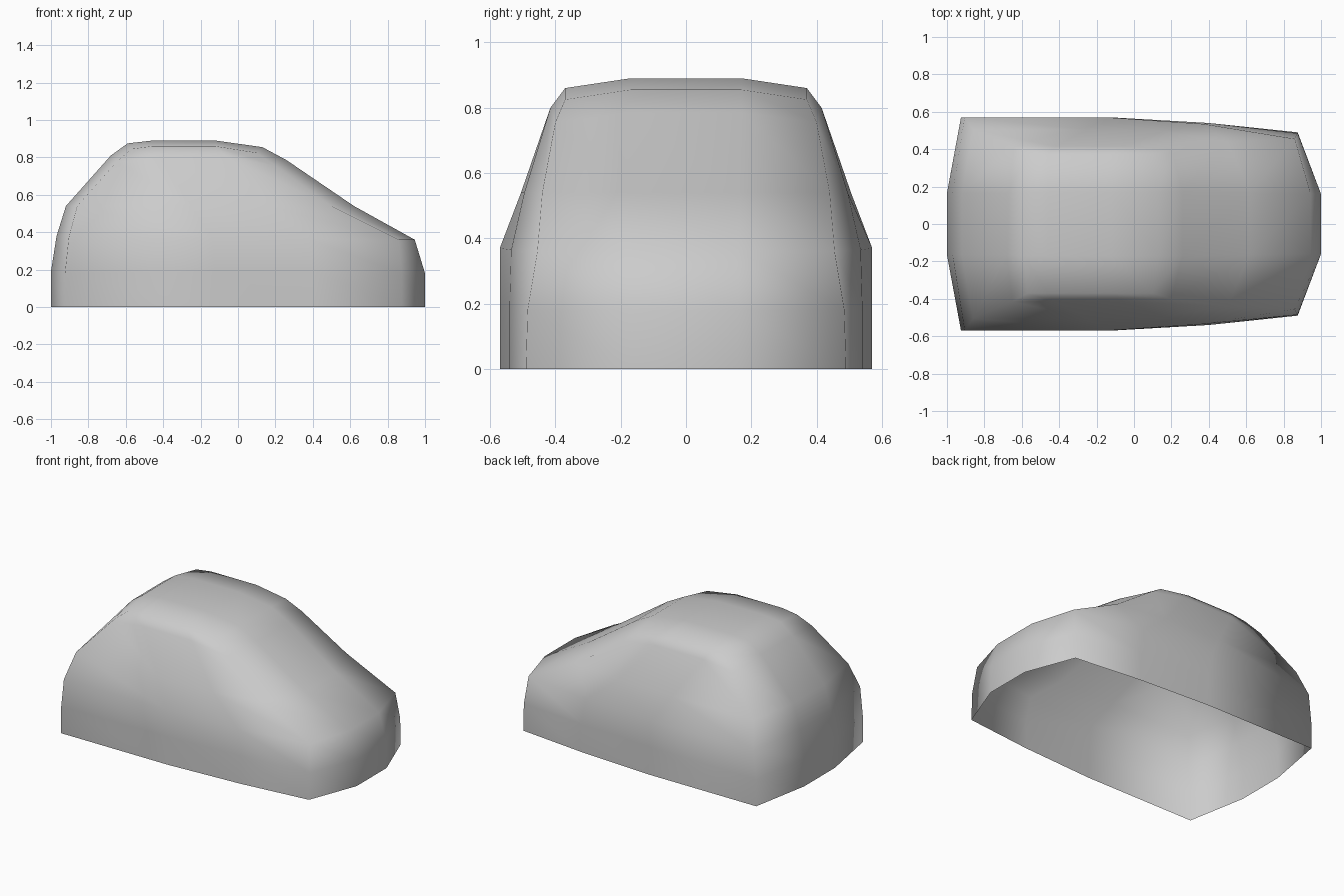
import bpy, bmesh

if "Cube" in bpy.data.objects:
    bpy.data.objects.remove(bpy.data.objects["Cube"])

# Six upright profile lines on one half of the shell, bottom to roof: (x, y, z)
rear_centre = [(-1, .165, 0), (-1, .165, .19), (-.97, .165, .38),
               (-.92, .165, .54), (-.68, .165, .81), (-.59, .17, .875)]
rear_corner = [(-.925, .57, 0), (-.925, .57, .18), (-.905, .57, .37),
               (-.86, .505, .54), (-.65, .415, .775), (-.57, .37, .845)]
side_rear = [(-.12, .57, 0), (-.12, .57, .19), (-.14, .57, .37),
             (-.25, .505, .54), (-.42, .415, .80), (-.46, .37, .86)]
side_front = [(.4, .54, 0), (.4, .54, .19), (.37, .535, .365),
              (.16, .495, .54), (-.06, .415, .80), (-.12, .37, .86)]
front_corner = [(.875, .49, 0), (.875, .485, .18), (.86, .455, .36),
                (.50, .44, .54), (.20, .40, .755), (.10, .37, .825)]
front_centre = [(1, .16, 0), (1, .16, .18), (.945, .16, .36),
                (.62, .165, .54), (.26, .17, .785), (.13, .17, .855)]
half = [rear_centre, rear_corner, side_rear, side_front, front_corner, front_centre]


def mirrored(p):
    return (p[0], -p[1], p[2])


bm = bmesh.new()

# Walls: rings of the profiles and their mirror images
columns = half + [[mirrored(p) for p in col] for col in reversed(half)]
grid = [[bm.verts.new(p) for p in col] for col in columns]
n = len(grid)
for i in range(n):
    a, b = grid[i], grid[(i + 1) % n]
    for k in range(len(a) - 1):
        bm.faces.new((a[k], b[k], b[k + 1], a[k + 1]))

# Roof: the raised flat centre joined to the top ring
top = [col[-1] for col in grid]
centre = [[bm.verts.new((x, s * .17, .89)) for x in (-.46, -.12)] for s in (1, -1)]
for (ra, rb), t in zip(centre, (top[:6], top[:5:-1])):
    for f in ((t[0], t[1], t[2], ra), (ra, t[2], t[3], rb), (rb, t[3], t[4], t[5])):
        bm.faces.new(f)
left = [top[0], *centre[0], top[5]]
right = [top[11], *centre[1], top[6]]
for k in range(3):
    bm.faces.new((left[k], left[k + 1], right[k + 1], right[k]))

bmesh.ops.recalc_face_normals(bm, faces=bm.faces)
# Make sure the open shell faces outward
bm.normal_update()
if max(bm.faces, key=lambda f: f.calc_center_median().z).normal.z < 0:
    bmesh.ops.reverse_faces(bm, faces=bm.faces)
for f in bm.faces:
    f.smooth = True

mesh = bpy.data.meshes.new("car_body_shell")
bm.to_mesh(mesh)
bm.free()
bpy.context.collection.objects.link(bpy.data.objects.new("car_body_shell", mesh))
